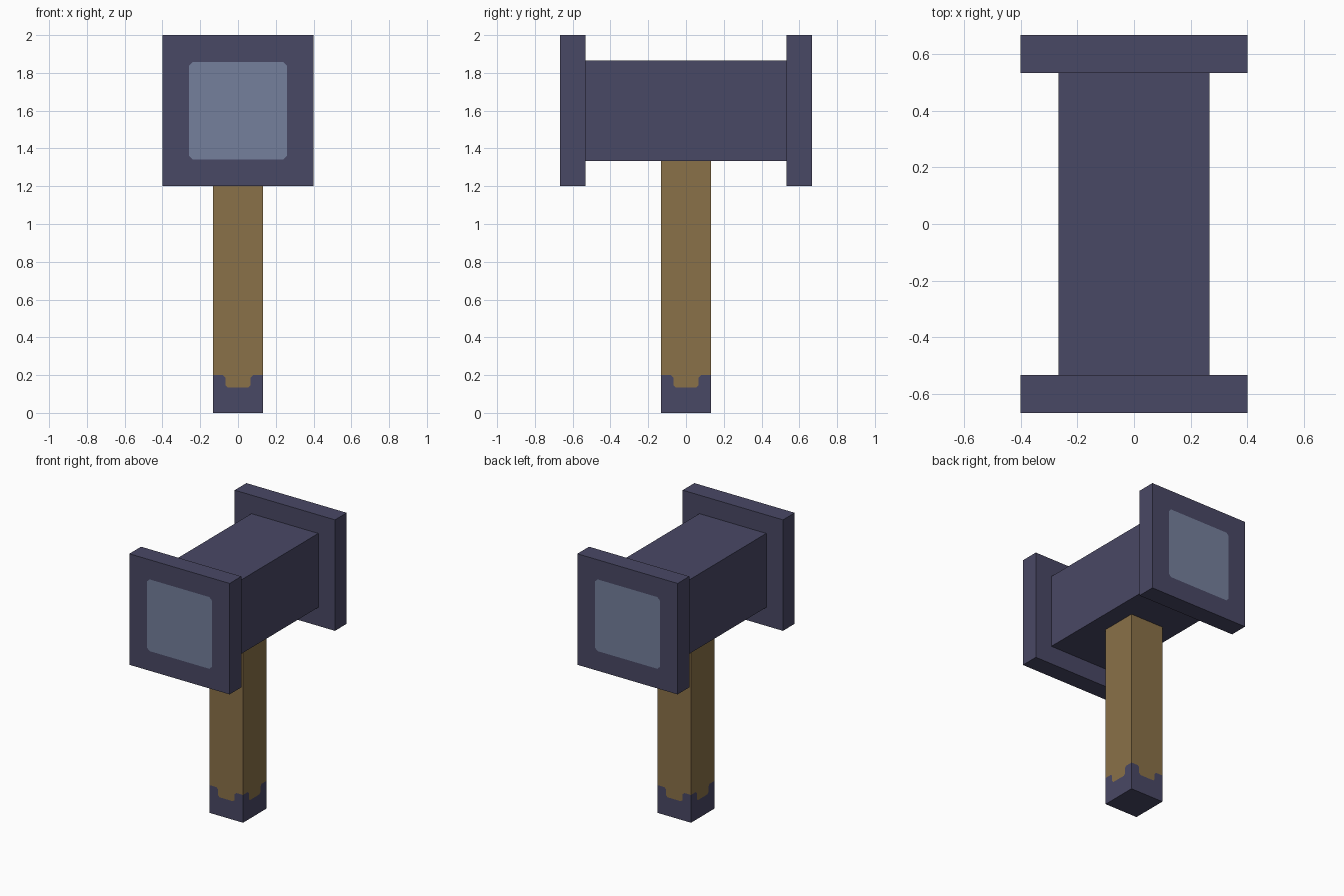
import bpy, bmesh, math
from mathutils import Matrix, Vector

if "Cube" in bpy.data.objects:
    bpy.data.objects.remove(bpy.data.objects["Cube"])

U = 2 / 15  # two texture pixels: the grid unit of the design


def material(name, rgb):
    mat = bpy.data.materials.new(name)
    lin = [((c / 255 + 0.055) / 1.055) ** 2.4 for c in rgb]
    mat.diffuse_color = (*lin, 1)
    mat.use_nodes = True
    mat.node_tree.nodes["Principled BSDF"].inputs["Base Color"].default_value = mat.diffuse_color
    return mat


METAL = material("dark_metal", (73, 72, 101))
STEEL = material("pale_steel", (117, 128, 156))
WOOD = material("wood", (138, 113, 72))


def finish(name, bm, mats):
    mesh = bpy.data.meshes.new(name)
    bm.to_mesh(mesh)
    bm.free()
    for m in mats:
        mesh.materials.append(m)
    obj = bpy.data.objects.new(name, mesh)
    bpy.context.collection.objects.link(obj)
    return obj


def box(size, centre):
    bm = bmesh.new()
    mat = Matrix.Translation(centre) @ Matrix.Diagonal((*size, 1))
    bmesh.ops.create_cube(bm, size=1, matrix=mat)
    return bm


# Hammer head
finish("head_block", box((4 * U, 8 * U, 4 * U), (0, 0, 12 * U)), [METAL])

# Striking caps, each with a pale square set into its outer face
for name, side in (("front_cap", -1), ("back_cap", 1)):
    bm = box((6 * U, U, 6 * U), (0, side * 4.5 * U, 12 * U))
    bm.normal_update()
    outer = next(f for f in bm.faces if f.normal.y * side > 0.9)
    bmesh.ops.inset_individual(bm, faces=[outer], thickness=1.5 * U)
    bmesh.ops.bevel(bm, geom=list(outer.verts), offset=0.02, segments=1,
                    affect='VERTICES')
    # The pale face is the one centred on the outer side, within the inset
    for f in bm.faces:
        c = f.calc_center_median()
        if abs(c.y - side * 5 * U) < 1e-4 and abs(c.x) < 0.05 and abs(c.z - 12 * U) < 0.05:
            f.material_index = 1
    finish(name, bm, [METAL, STEEL])

# Handle: each side is split along a notched line into wood and metal foot
h, top, c = U, 10 * U + 0.02, 0.013
half = [(h, 1.5 * U), (U / 2 + c, 1.5 * U), (U / 2, 1.5 * U - c),
        (U / 2, U + c), (U / 2 - c, U)]
notch = half + [(-x, z) for x, z in reversed(half)]  # right to left
foot = [(-h, 0), (h, 0)] + notch
shaft = list(reversed(notch)) + [(h, top), (-h, top)]

bm = bmesh.new()
for k in range(4):
    turn = Matrix.Rotation(k * math.pi / 2, 3, 'Z')
    for outline, index in ((foot, 1), (shaft, 0)):
        face = bm.faces.new([bm.verts.new(turn @ Vector((x, -h, z))) for x, z in outline])
        face.material_index = index
bmesh.ops.remove_doubles(bm, verts=bm.verts[:], dist=1e-4)
ends = bmesh.ops.holes_fill(bm, edges=[e for e in bm.edges if e.is_boundary], sides=4)
for f in ends["faces"]:
    f.material_index = 1 if f.calc_center_median().z < U else 0
bmesh.ops.recalc_face_normals(bm, faces=bm.faces[:])
finish("handle", bm, [WOOD, METAL])
